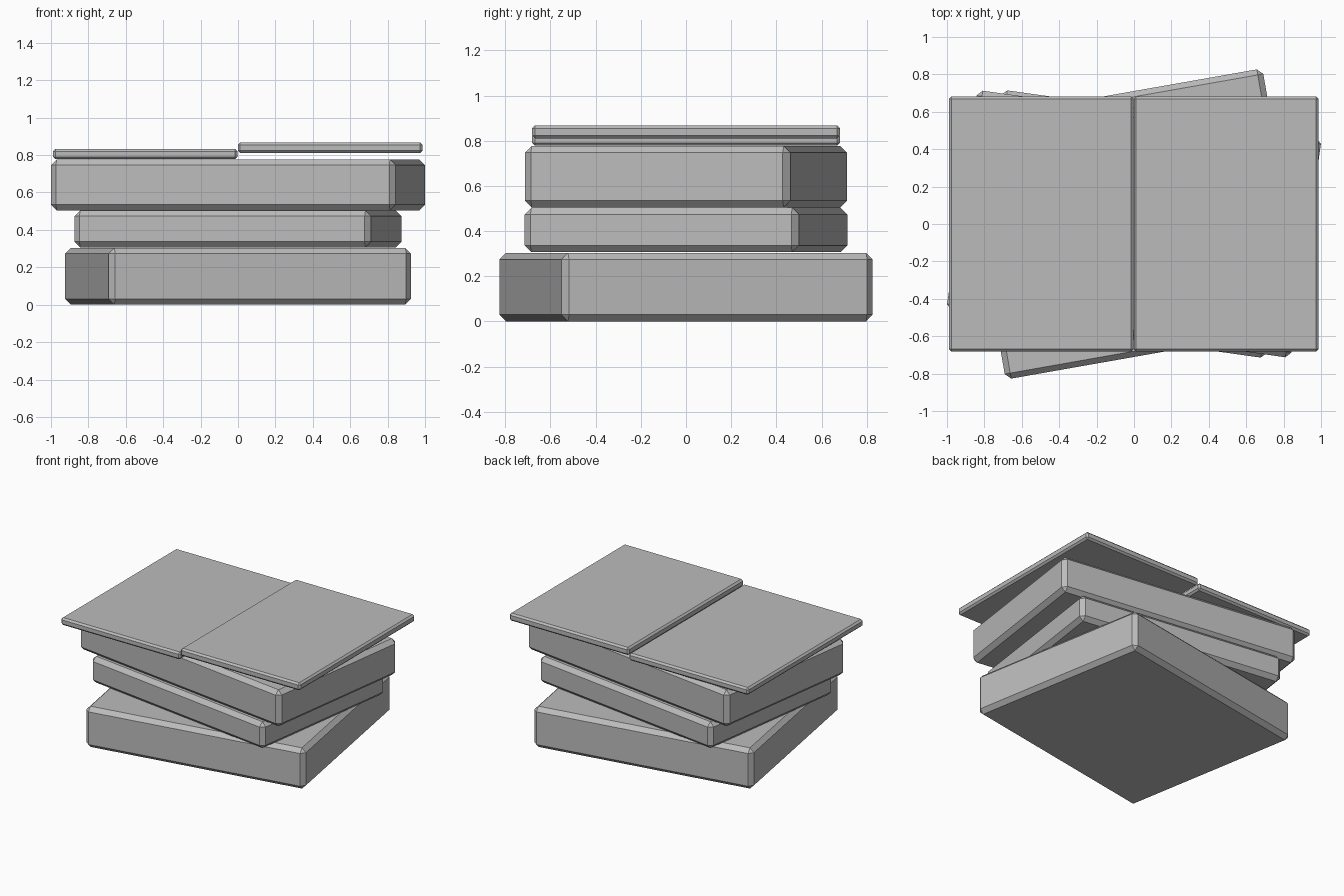
import bpy, bmesh, math
from mathutils import Matrix

if "Cube" in bpy.data.objects:
    bpy.data.objects.remove(bpy.data.objects["Cube"])

grey = bpy.data.materials.new("plain_grey")
grey.diffuse_color = (0.5, 0.5, 0.5, 1)
grey.use_nodes = True
grey.node_tree.nodes["Principled BSDF"].inputs["Base Color"].default_value = grey.diffuse_color


def slab(name, half_x, half_y, z0, z1, angle=0, x=0, chamfer=0.03):
    """Chamfered box, turned about the vertical axis."""
    bm = bmesh.new()
    bmesh.ops.create_cube(bm, size=1)
    bm.transform(Matrix.Diagonal((2 * half_x, 2 * half_y, z1 - z0, 1)))
    bmesh.ops.bevel(bm, geom=bm.edges[:], offset=chamfer, segments=1,
                    affect='EDGES')
    bmesh.ops.recalc_face_normals(bm, faces=bm.faces[:])
    mesh = bpy.data.meshes.new(name)
    bm.to_mesh(mesh)
    bm.free()
    mesh.materials.append(grey)
    obj = bpy.data.objects.new(name, mesh)
    obj.location = (x, 0, (z0 + z1) / 2)
    obj.rotation_euler.z = math.radians(angle)
    bpy.context.collection.objects.link(obj)


# Three twisted blocks of the stack
slab("bottom_block", 0.82, 0.70, 0.0, 0.304, 10)
slab("middle_block", 0.80, 0.613, 0.307, 0.504, -8)
slab("upper_block", 0.93, 0.593, 0.505, 0.777, -8)

# Two thin panels on top, the right one slightly higher
slab("left_panel", 0.494, 0.682, 0.778, 0.833, x=-0.496, chamfer=0.013)
slab("right_panel", 0.494, 0.682, 0.811, 0.868, x=0.493, chamfer=0.013)
